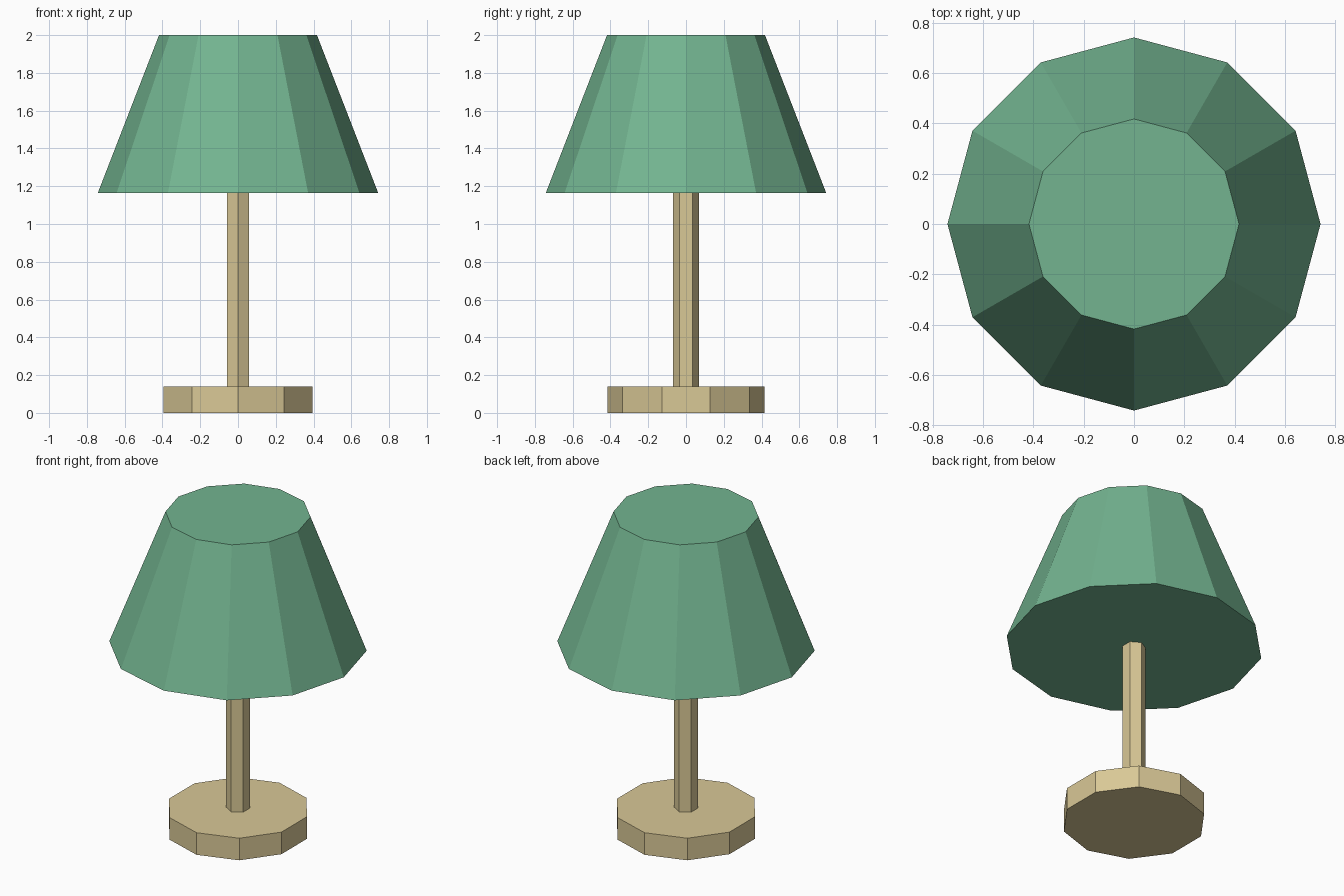
import bpy, bmesh
from mathutils import Matrix

if "Cube" in bpy.data.objects:
    bpy.data.objects.remove(bpy.data.objects["Cube"])


def srgb(r, g, b):
    lin = [(c / 255 / 12.92) if c <= 10 else ((c / 255 + 0.055) / 1.055) ** 2.4 for c in (r, g, b)]
    return (*lin, 1.0)


def material(name, rgb):
    mat = bpy.data.materials.new(name)
    mat.diffuse_color = srgb(*rgb)
    mat.use_nodes = True
    mat.node_tree.nodes["Principled BSDF"].inputs["Base Color"].default_value = mat.diffuse_color
    return mat


def prism(name, sides, r_bottom, r_top, z0, z1, mat):
    """Flat-sided closed frustum with a corner on the y axis."""
    bm = bmesh.new()
    bmesh.ops.create_cone(bm, cap_ends=True, segments=sides, radius1=r_bottom, radius2=r_top,
                          depth=z1 - z0, matrix=Matrix.Translation((0, 0, (z0 + z1) / 2)))
    mesh = bpy.data.meshes.new(name)
    bm.to_mesh(mesh)
    bm.free()
    mesh.materials.append(mat)
    obj = bpy.data.objects.new(name, mesh)
    bpy.context.collection.objects.link(obj)
    return obj


wood = material("tan wood", (217, 200, 150))
fabric = material("green fabric", (115, 180, 144))

# Ten-sided foot, six-sided pole, twelve-sided tapered shade
prism("base", 10, 0.415, 0.415, 0.0, 0.14, wood)
prism("pole", 6, 0.068, 0.068, 0.14, 1.165, wood)
prism("shade", 12, 0.742, 0.418, 1.165, 2.0, fabric)
